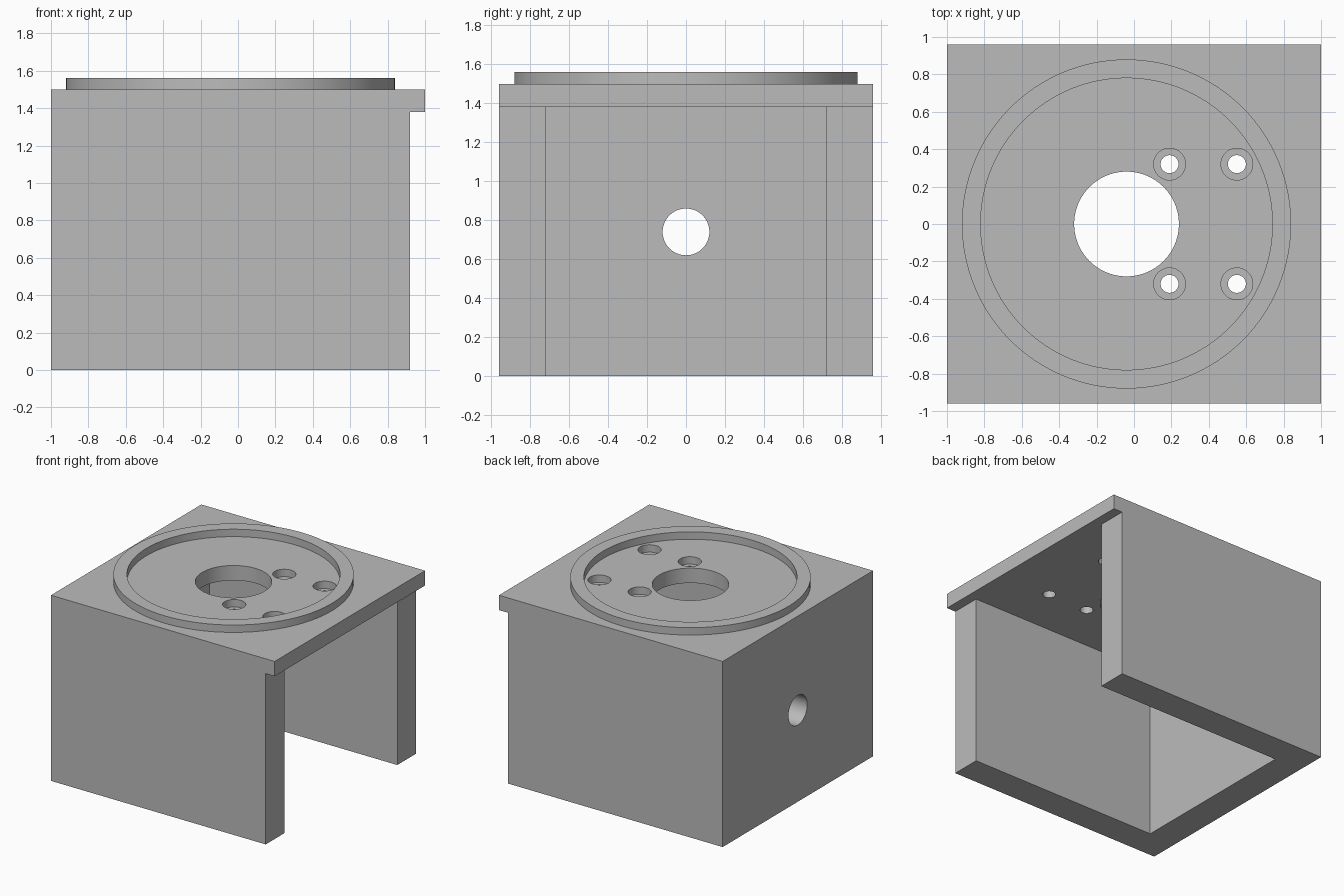
import bpy, math

cube = bpy.data.objects.get("Cube")
if cube:
    bpy.data.objects.remove(cube, do_unlink=True)

grey = bpy.data.materials.new("light_grey")
grey.use_nodes = True
grey.diffuse_color = (0.5, 0.5, 0.5, 1)
grey.node_tree.nodes["Principled BSDF"].inputs["Base Color"].default_value = grey.diffuse_color


def box(name, x0, x1, y0, y1, z0, z1):
    bpy.ops.mesh.primitive_cube_add(size=1, location=((x0 + x1) / 2, (y0 + y1) / 2, (z0 + z1) / 2))
    ob = bpy.context.object
    ob.name = name
    ob.scale = (x1 - x0, y1 - y0, z1 - z0)
    bpy.ops.object.transform_apply(location=False, rotation=False, scale=True)
    ob.data.materials.append(grey)
    return ob


def cylinder(name, radius, depth, location, rotation=(0, 0, 0), sides=96):
    bpy.ops.mesh.primitive_cylinder_add(vertices=sides, radius=radius, depth=depth,
                                        location=location, rotation=rotation)
    ob = bpy.context.object
    ob.name = name
    ob.data.materials.append(grey)
    return ob


def boolean(target, tool, operation):
    bpy.ops.object.select_all(action="DESELECT")
    bpy.context.view_layer.objects.active = target
    target.select_set(True)
    mod = target.modifiers.new("cut", "BOOLEAN")
    mod.operation, mod.solver, mod.object = operation, "EXACT", tool
    bpy.ops.object.modifier_apply(modifier=mod.name)
    bpy.data.objects.remove(tool, do_unlink=True)


HALF_Y, WALL, TOP, UNDER, AXIS = 0.96, 0.24, 1.5, 1.38, -0.04

# Open-fronted housing with an overhanging top plate
housing = box("housing", -1, 1, -HALF_Y, HALF_Y, 0, TOP)
boolean(housing, box("cavity", -1 + WALL, 1.2, WALL - HALF_Y, HALF_Y - WALL, -0.2, UNDER), "DIFFERENCE")
boolean(housing, box("overhang_step", 0.92, 1.2, -1.2, 1.2, -0.2, UNDER), "DIFFERENCE")

# Raised locating rim, slightly sunk into the plate while joining
boolean(housing, cylinder("rim", 0.88, 0.1, (AXIS, 0, 1.51), sides=128), "UNION")
boolean(housing, cylinder("rim_recess", 0.78, 0.2, (AXIS, 0, TOP + 0.1), sides=128), "DIFFERENCE")

# Central bore and the hole through the end wall
boolean(housing, cylinder("bore", 0.28, 0.5, (AXIS, 0, 1.45)), "DIFFERENCE")
boolean(housing, cylinder("wall_hole", 0.12, 0.6, (-0.9, 0, 0.74), (0, math.pi / 2, 0), 64), "DIFFERENCE")

# Counterbored screw holes
for x in (0.19, 0.55):
    for y in (-0.32, 0.32):
        boolean(housing, cylinder("counterbore", 0.085, 0.12, (x, y, TOP), sides=48), "DIFFERENCE")
        boolean(housing, cylinder("screw_hole", 0.048, 0.5, (x, y, 1.45), sides=48), "DIFFERENCE")

bpy.ops.object.shade_smooth_by_angle(angle=math.radians(30))
